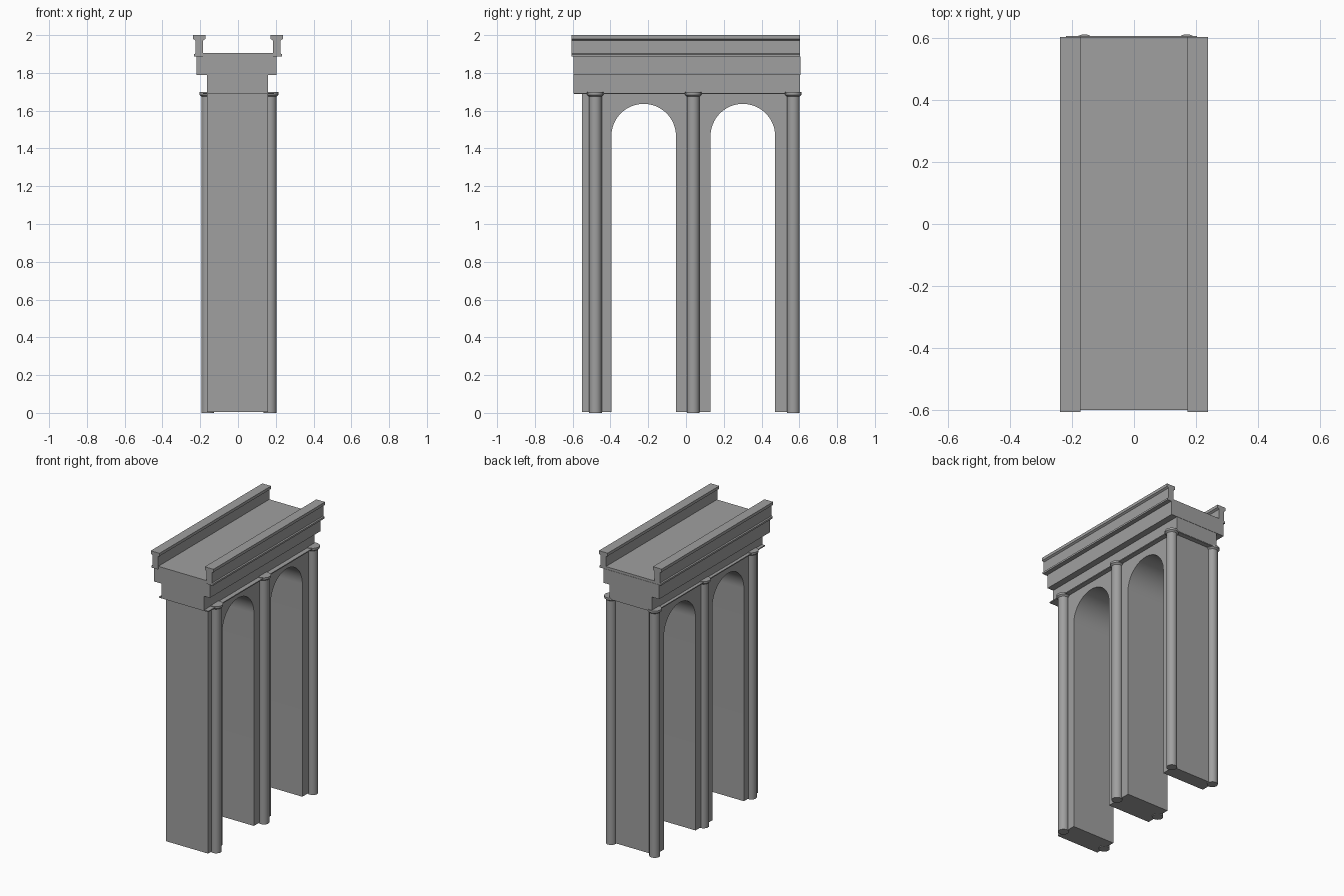
import bpy, bmesh, math

cube = bpy.data.objects.get("Cube")
if cube:
    bpy.data.objects.remove(cube, do_unlink=True)

stone = bpy.data.materials.new("grey stone")
stone.use_nodes = True
stone.diffuse_color = (0.35, 0.35, 0.35, 1)
stone.node_tree.nodes["Principled BSDF"].inputs["Base Color"].default_value = (0.35, 0.35, 0.35, 1)


def finish(name, bm, smooth=False):
    bmesh.ops.recalc_face_normals(bm, faces=bm.faces)
    mesh = bpy.data.meshes.new(name)
    bm.to_mesh(mesh)
    bm.free()
    mesh.materials.append(stone)
    ob = bpy.data.objects.new(name, mesh)
    bpy.context.collection.objects.link(ob)
    if smooth:
        bpy.ops.object.select_all(action='DESELECT')
        ob.select_set(True)
        bpy.context.view_layer.objects.active = ob
        bpy.ops.object.shade_smooth_by_angle(angle=math.radians(30))
    return ob


def extrude(name, points, offset, smooth=False):
    """Extrude a closed outline of 3D points along an offset."""
    bm = bmesh.new()
    face = bm.faces.new([bm.verts.new(p) for p in points])
    out = bmesh.ops.extrude_face_region(bm, geom=[face])
    verts = [v for v in out["geom"] if isinstance(v, bmesh.types.BMVert)]
    bmesh.ops.translate(bm, verts=verts, vec=offset)
    return finish(name, bm, smooth)


def box(name, x0, x1, y0, y1, z0, z1):
    outline = [(x0, y0, z0), (x1, y0, z0), (x1, y1, z0), (x0, y1, z0)]
    return extrude(name, outline, (0, 0, z1 - z0))


# Wall with two round-headed openings
X0, X1 = -0.163, 0.158
BASE, WALL_TOP, SPRING, RADIUS = 0.006, 1.69, 1.465, 0.171
outline = [(-0.55, WALL_TOP), (-0.55, BASE)]
for centre in (-0.224, 0.301):
    outline.append((centre - RADIUS, BASE))
    for i in range(33):
        a = math.pi * (1 - i / 32)
        outline.append((centre + RADIUS * math.cos(a), SPRING + RADIUS * math.sin(a)))
    outline.append((centre + RADIUS, BASE))
outline += [(0.57, BASE), (0.57, WALL_TOP)]
extrude("arched_wall", [(X0, y, z) for y, z in outline], (X1 - X0, 0, 0), True)

# Engaged columns with round capitals, lathed from a profile
profile = [(0.034, 0), (0.034, 1.675), (0.044, 1.684), (0.044, 1.698)]
SIDES = 24
for side, x in (("right", -0.16), ("left", 0.17)):
    for place, y in (("front", -0.48), ("middle", 0.038), ("back", 0.568)):
        bm = bmesh.new()
        rings = [[bm.verts.new((x + r * math.cos(math.tau * i / SIDES),
                                y + r * math.sin(math.tau * i / SIDES), z))
                  for i in range(SIDES)] for r, z in profile]
        for low, high in zip(rings, rings[1:]):
            for i in range(SIDES):
                j = (i + 1) % SIDES
                bm.faces.new((low[i], low[j], high[j], high[i]))
        bm.faces.new(rings[0])
        bm.faces.new(rings[-1])
        finish(f"{place}_{side}_column", bm, True)

# Entablature, stepped outwards towards the top
box("ledge", -0.185, 0.19, -0.592, 0.602, 1.687, 1.694)
box("frieze", X0, X1, -0.595, 0.604, 1.69, 1.79)
box("cornice", -0.22, 0.203, -0.595, 0.606, 1.79, 1.888)
box("deck", -0.2, 0.2, -0.6, 0.604, 1.886, 1.905)

# Parapets with a foot moulding and a wider coping
section = [(0.185, 1.886), (0.234, 1.886), (0.234, 1.898), (0.226, 1.902),
           (0.226, 1.972), (0.238, 1.98), (0.238, 2.0), (0.172, 2.0),
           (0.172, 1.98), (0.185, 1.972)]
for name, s in (("left_parapet", 1), ("right_parapet", -1)):
    extrude(name, [(s * x, -0.606, z) for x, z in section], (0, 1.21, 0))
